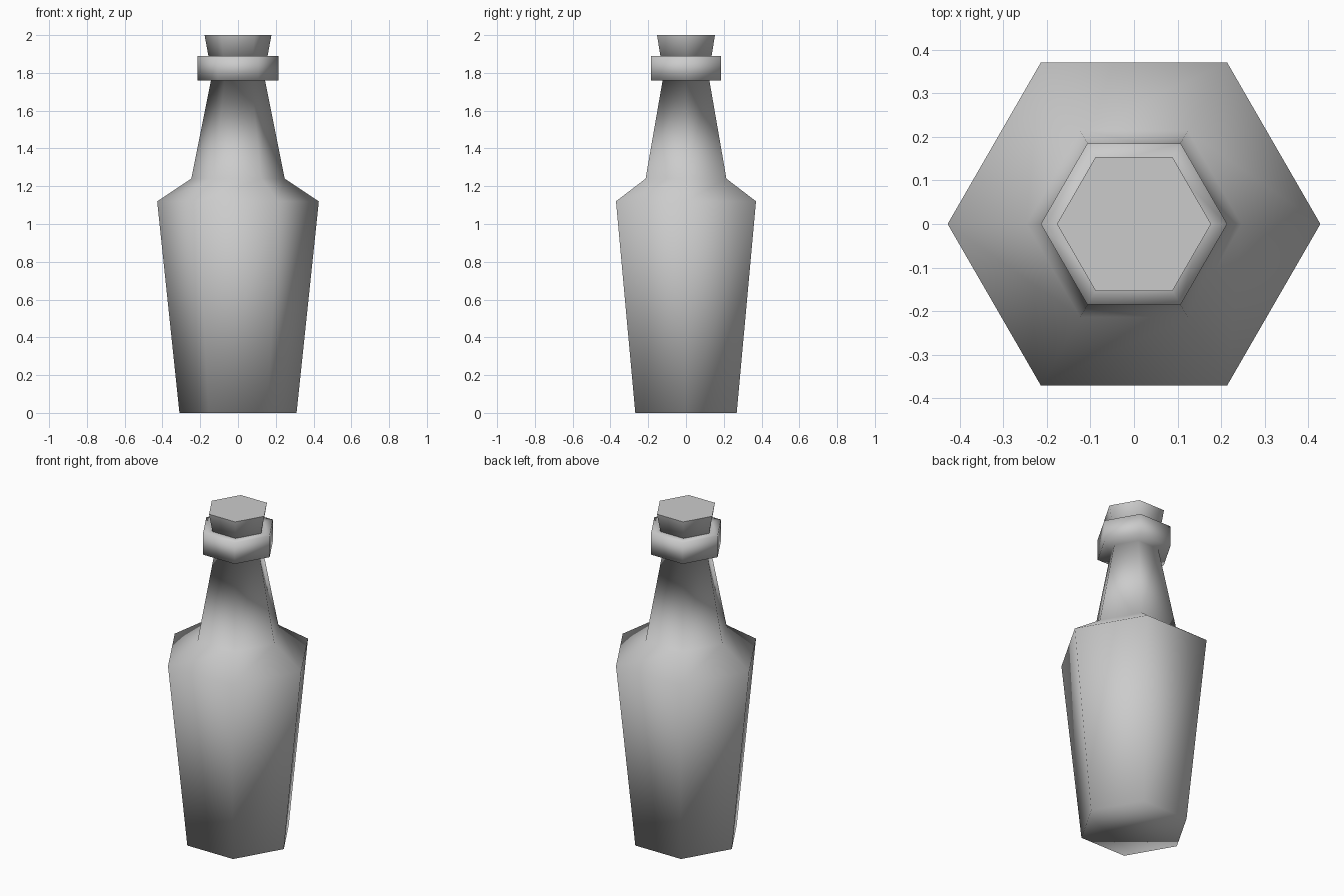
import bpy, bmesh
from math import cos, sin, pi

cube = bpy.data.objects.get("Cube")
if cube:
    bpy.data.objects.remove(cube, do_unlink=True)

SIDES = 6


def material(name, rgb):
    mat = bpy.data.materials.new(name)
    mat.use_nodes = True
    mat.diffuse_color = (*rgb, 1)
    mat.node_tree.nodes["Principled BSDF"].inputs["Base Color"].default_value = (*rgb, 1)
    return mat


def lathe(name, profile, mat, flat_top=False):
    """Six-sided closed solid from (radius, height) pairs, smooth shaded."""
    bm = bmesh.new()
    rings = [[bm.verts.new((r * cos(2 * pi * i / SIDES), r * sin(2 * pi * i / SIDES), z))
              for i in range(SIDES)] for r, z in profile]
    for low, high in zip(rings, rings[1:]):
        for i in range(SIDES):
            j = (i + 1) % SIDES
            bm.faces.new((low[i], low[j], high[j], high[i]))
    bm.faces.new(rings[0][::-1])
    top = bm.faces.new(rings[-1])
    for face in bm.faces:
        face.smooth = True
    if flat_top:
        top.smooth = False
        for edge in top.edges:
            edge.smooth = False
    mesh = bpy.data.meshes.new(name)
    bm.to_mesh(mesh)
    bm.free()
    mesh.materials.append(mat)
    obj = bpy.data.objects.new(name, mesh)
    bpy.context.collection.objects.link(obj)
    return obj


grey = material("plain grey", (0.6, 0.6, 0.6))

# Body, shoulder, neck and lip in one continuous skin
lathe("bottle", [(0.31, 0), (0.428, 1.12), (0.247, 1.24), (0.143, 1.76),
                 (0.214, 1.76), (0.214, 1.89), (0.157, 1.89)], grey)

# Tapered stopper, wider at the top
lathe("stopper", [(0.153, 1.87), (0.177, 2.0)], grey, flat_top=True)
